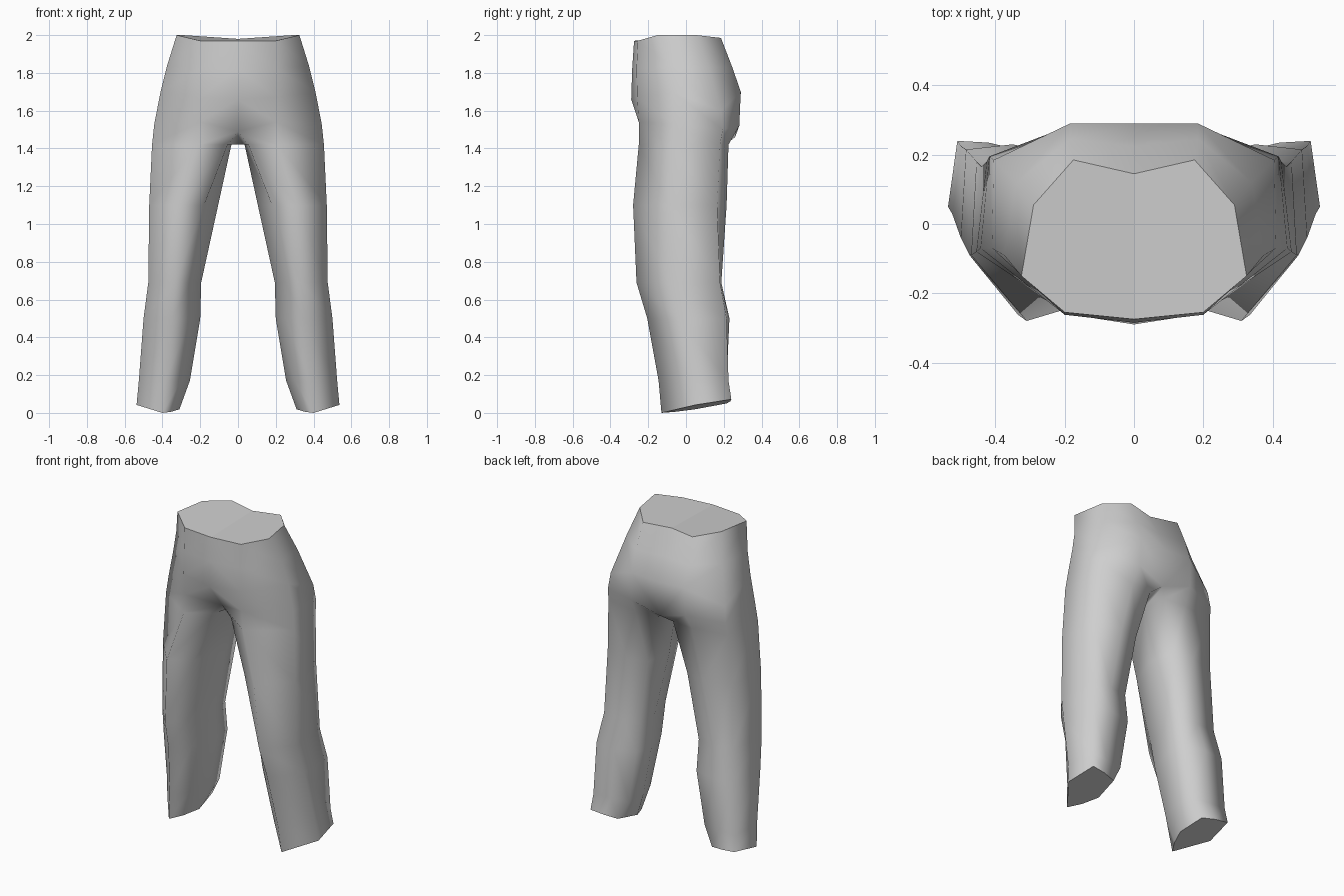
import bpy, bmesh

if "Cube" in bpy.data.objects:
    bpy.data.objects.remove(bpy.data.objects["Cube"])

# Half cross-sections run front centre -> outer side -> back centre
WAIST = [(0, -.275, 1.97), (.2, -.255, 1.97), (.325, -.15, 2.0),
         (.29, .055, 2.0), (.175, .185, 1.985), (0, .145, 1.98)]
BELLY = [(0, -.285, 1.82), (.2, -.262, 1.82), (.375, -.09, 1.84),
         (.34, .12, 1.83), (.185, .245, 1.83), (0, .225, 1.83)]
HIPS = [(0, -.29, 1.66), (.205, -.258, 1.67), (.41, -.07, 1.70),
        (.405, .185, 1.60), (.185, .29, 1.70), (0, .29, 1.69)]
SEAT = [(0, -.16, 1.49), (.2, -.25, 1.54), (.443, -.07, 1.53),
        (.418, .195, 1.50), (.19, .282, 1.52), (0, .26, 1.46)]
CROTCH = (0, .08, 1.42)

# Leg rings: height, then inner front, front, outer front, outer back, back, inner back, inner
LEG = [
    (1.42, [(.055, -.15), (.21, -.25), (.455, -.08), (.425, .18), (.2, .225), (.055, .21), (.035, .05)]),
    (1.10, [(.18, -.19), (.31, -.28), (.47, -.09), (.44, .165), (.27, .215), (.14, .185), (.105, .02)]),
    (.69, [(.25, -.15), (.335, -.262), (.475, -.09), (.455, .18), (.33, .187), (.21, .17), (.195, .04)]),
    (.50, [(.25, -.11), (.35, -.205), (.5, -.04), (.485, .215), (.35, .23), (.215, .2), (.2, .06)]),
    (.17, [(.3, -.07), (.385, -.145), (.525, .03), (.5, .225), (.385, .215), (.268, .195), (.255, .07)]),
    (None, [(.35, -.05), (.4, -.13), (.537, .05), (.51, .24), (.42, .235), (.335, .215), (.31, .05)]),
]


def hem_height(x, y):
    """The hem slopes up towards the back and the outside."""
    return max(0, .022 + .17 * y + .1 * (x - .42))


bm = bmesh.new()


def ring(points):
    return [bm.verts.new(p) for p in points]


def bridge(a, b, closed):
    n = len(a)
    for i in range(n if closed else n - 1):
        j = (i + 1) % n
        bm.faces.new((a[i], b[i], b[j], a[j])).smooth = True


def cap(verts):
    face = bm.faces.new(verts)
    face.smooth = False
    for e in face.edges:
        e.smooth = False


# Hips and seat
torso = [ring(p) for p in (WAIST, BELLY, HIPS, SEAT)]
for a, b in zip(torso, torso[1:]):
    bridge(a, b, False)
cap(torso[0])

# Leg, starting from the seat line closed through the crotch
prev = torso[-1] + [bm.verts.new(CROTCH)]
for z, pts in LEG:
    cur = ring([(x, y, hem_height(x, y) if z is None else z) for x, y in pts])
    bridge(prev, cur, True)
    prev = cur
cap(prev)

bmesh.ops.recalc_face_normals(bm, faces=bm.faces)
mesh = bpy.data.meshes.new("trousers")
bm.to_mesh(mesh)
bm.free()

trousers = bpy.data.objects.new("trousers", mesh)
bpy.context.collection.objects.link(trousers)
mirror = trousers.modifiers.new("mirror", 'MIRROR')
mirror.use_clip = True
mirror.merge_threshold = .001

# Plain cloth colour
cloth = bpy.data.materials.new("light_grey_cloth")
cloth.diffuse_color = (.62, .62, .62, 1)
cloth.use_nodes = True
cloth.node_tree.nodes["Principled BSDF"].inputs["Base Color"].default_value = cloth.diffuse_color
mesh.materials.append(cloth)
